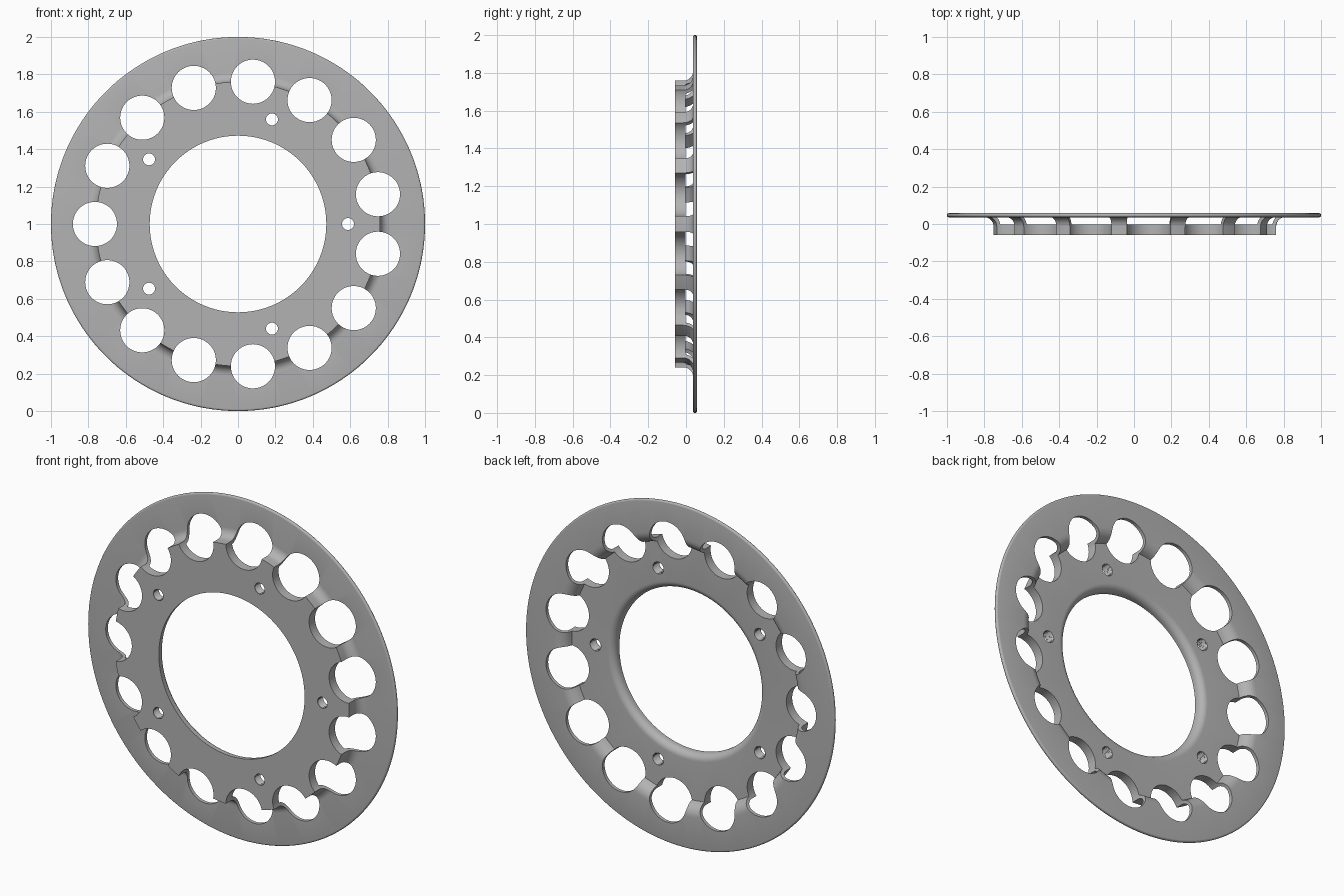
import bpy, bmesh
from math import sin, cos, pi, radians

old = bpy.data.objects.get("Cube")
if old:
    bpy.data.objects.remove(old, do_unlink=True)

FRONT, BACK = -0.058, 0.058
HUB_BACK, FLANGE_FRONT = -0.003, 0.036

metal = bpy.data.materials.new("satin grey metal")
metal.use_nodes = True
GREY = (0.45, 0.45, 0.45, 1)
metal.diffuse_color = GREY
metal.node_tree.nodes["Principled BSDF"].inputs["Base Color"].default_value = GREY


def arc(cr, cy, rad, a0, a1, n=8):
    """Points of an arc in the radius / depth plane."""
    steps = [radians(a0 + (a1 - a0) * i / n) for i in range(n + 1)]
    return [(cr + rad * cos(a), cy + rad * sin(a)) for a in steps]


def lathe(bm, profile, segments, cx=0, cz=1, closed=True):
    """Spin a profile of (radius, y) around an axis parallel to y."""
    rings = []
    for i in range(segments):
        a = 2 * pi * i / segments
        rings.append([bm.verts.new((cx + r * cos(a), y, cz + r * sin(a)))
                      for r, y in profile])
    n = len(profile)
    for i in range(segments):
        p, q = rings[i], rings[(i + 1) % segments]
        for j in range(n if closed else n - 1):
            k = (j + 1) % n
            bm.faces.new((p[j], p[k], q[k], q[j]))
    if not closed:
        bm.faces.new([ring[0] for ring in rings])
        bm.faces.new([ring[-1] for ring in rings])


def finish(bm, name):
    bmesh.ops.recalc_face_normals(bm, faces=bm.faces)
    mesh = bpy.data.meshes.new(name)
    bm.to_mesh(mesh)
    bm.free()
    mesh.materials.append(metal)
    obj = bpy.data.objects.new(name, mesh)
    bpy.context.collection.objects.link(obj)
    return obj


# Dished section: bore, hub, filleted neck, rounded flange rim
NECK_R, NECK_Y = 0.812, FLANGE_FRONT - 0.05
section = [(0.472, FRONT), (0.76, FRONT)]
section += arc(NECK_R, NECK_Y, 0.052, 180, 90)
section += arc(0.99, FLANGE_FRONT + 0.01, 0.01, -90, 0, 4)
section += arc(0.99, BACK - 0.01, 0.01, 0, 90, 4)
section += arc(NECK_R, NECK_Y, BACK - NECK_Y, 90, 168)
section += [(0.74, HUB_BACK)]
section += arc(0.512, HUB_BACK - 0.04, 0.04, 90, 180)
bm = bmesh.new()
lathe(bm, section, 180)
adapter = finish(bm, "adapter_ring")

# Cutters: fifteen large openings and five threaded bolt holes
bm = bmesh.new()
for i in range(15):
    a = pi + 2 * pi * i / 15
    lathe(bm, [(0.118, -0.2), (0.118, 0.2)], 64,
          0.765 * cos(a), 1 + 0.765 * sin(a), closed=False)
thread = [(0.032 if i % 2 else 0.037, FRONT - 0.0035 + i * 0.005) for i in range(14)]
thread = [(0.032, -0.2)] + thread[1:-1] + [(0.032, 0.2)]
for i in range(5):
    a = 2 * pi * i / 5
    lathe(bm, thread, 24, 0.588 * cos(a), 1 + 0.588 * sin(a), closed=False)
cutter = finish(bm, "hole_cutter")
cutter.hide_render = True

# Cut the holes and remove the helper
cut = adapter.modifiers.new("holes", 'BOOLEAN')
cut.operation = 'DIFFERENCE'
cut.solver = 'EXACT'
cut.object = cutter
bpy.context.view_layer.objects.active = adapter
adapter.select_set(True)
bpy.ops.object.modifier_apply(modifier=cut.name)
bpy.data.objects.remove(cutter, do_unlink=True)
bpy.ops.object.shade_smooth_by_angle(angle=radians(30))
